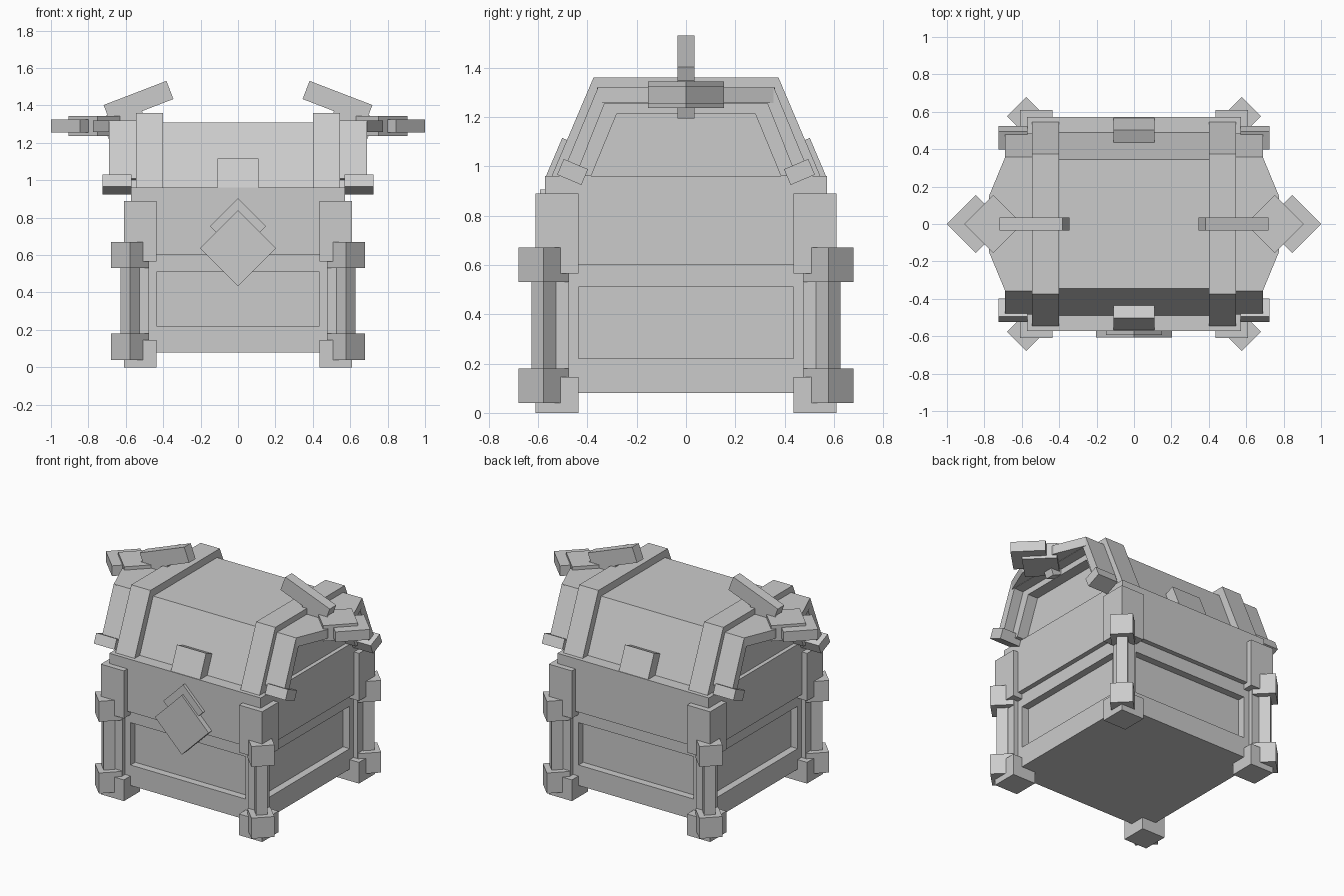
import bpy, bmesh, math
from mathutils import Vector

if "Cube" in bpy.data.objects:
    bpy.data.objects.remove(bpy.data.objects["Cube"])

grey = bpy.data.materials.new("stone_grey")
grey.diffuse_color = (0.6, 0.6, 0.6, 1)
grey.use_nodes = True
grey.node_tree.nodes["Principled BSDF"].inputs["Base Color"].default_value = grey.diffuse_color


def prism(name, pts, axis, lo, hi):
    """Extrude a 2D outline along an axis (x: pts are y,z / y: x,z / z: x,y)."""
    place = {"x": lambda a, b, t: (t, a, b),
             "y": lambda a, b, t: (a, t, b),
             "z": lambda a, b, t: (a, b, t)}[axis]
    bm = bmesh.new()
    face = bm.faces.new([bm.verts.new(place(a, b, lo)) for a, b in pts])
    ext = bmesh.ops.extrude_face_region(bm, geom=[face])
    move = Vector(place(0, 0, hi - lo))
    bmesh.ops.translate(bm, vec=move,
                        verts=[v for v in ext["geom"] if isinstance(v, bmesh.types.BMVert)])
    bmesh.ops.recalc_face_normals(bm, faces=bm.faces)
    mesh = bpy.data.meshes.new(name)
    bm.to_mesh(mesh)
    bm.free()
    mesh.materials.append(grey)
    ob = bpy.data.objects.new(name, mesh)
    bpy.context.collection.objects.link(ob)
    return ob


def rect(cx, cy, w, h, deg=0):
    """Corner points of a rotated rectangle."""
    c, s = math.cos(math.radians(deg)), math.sin(math.radians(deg))
    return [(cx + a * w / 2 * c - b * h / 2 * s, cy + a * w / 2 * s + b * h / 2 * c)
            for a, b in ((-1, -1), (1, -1), (1, 1), (-1, 1))]


def diamond(cx, cy, r):
    return [(cx + r, cy), (cx, cy + r), (cx - r, cy), (cx, cy - r)]


def flip(pts, s):
    return [(a * s, b) for a, b in pts]


def trapezoid(bottom, top, z0, z1):
    return [(-bottom, z0), (bottom, z0), (top, z1), (-top, z1)]


def arch(outer, inner):
    """Open arch outline: each half is [(foot), (shoulder)]."""
    (a, b), (c, d) = outer, inner
    return [(-a[0], a[1]), (-b[0], b[1]), b, a, c, d, (-d[0], d[1]), (-c[0], c[1])]


# Chest body: lower box with a recessed panel on each side, wider upper band
lower = prism("body_lower", rect(0, 0, 1.08, 1.08), "z", 0.08, 0.60)
panel = rect(0, 0.365, 0.87, 0.29)
for axis in "xy":
    for s in (-1, 1):
        cut = prism("panel_cutter", panel, axis, s * 0.49, s * 0.7)
        cut.hide_render = True
        mod = lower.modifiers.new("recess", "BOOLEAN")
        mod.operation, mod.object, mod.solver = "DIFFERENCE", cut, "EXACT"
        bpy.context.view_layer.objects.active = lower
        bpy.ops.object.modifier_apply(modifier=mod.name)
        bpy.data.objects.remove(cut)
prism("body_upper", rect(0, 0, 1.145, 1.145), "z", 0.60, 0.96)

# Corner brackets, posts and turned blocks
for sx in (-1, 1):
    for sy in (-1, 1):
        block = rect(sx * 0.523, sy * 0.523, 0.175, 0.175)
        prism("corner_foot", block, "z", 0, 0.145)
        prism("corner_cap", block, "z", 0.565, 0.89)
        prism("corner_post", rect(sx * 0.523, sy * 0.523, 0.095, 0.095), "z", 0.14, 0.57)
        prism("corner_column", diamond(sx * 0.577, sy * 0.577, 0.05), "z", 0.17, 0.54)
        for z in (0.04, 0.53):
            prism("corner_knob", diamond(sx * 0.577, sy * 0.577, 0.102), "z", z, z + 0.14)

# Lid
prism("lid", trapezoid(0.49, 0.345, 0.96, 1.31), "x", -0.54, 0.54)
for s in (-1, 1):
    prism("lid_strap", trapezoid(0.545, 0.375, 0.96, 1.36), "x", s * 0.40, s * 0.545)
    # Hollow end arches, the inner one set back
    prism("lid_end_arch", arch([(0.485, 1.01), (0.357, 1.32)], [(0.435, 0.99), (0.33, 1.255)]),
          "x", s * 0.54, s * 0.69)
    prism("lid_inner_arch", arch([(0.48, 0.96), (0.345, 1.30)], [(0.385, 0.96), (0.28, 1.215)]),
          "x", s * 0.535, s * 0.62)
    for sy in (-1, 1):
        prism("arch_foot", flip(rect(0.46, 0.977, 0.107, 0.069, 23), sy), "x", s * 0.57, s * 0.725)
    # End brow with two overlapping diamond plates
    brow = [(0.67, -0.36), (0.69, -0.355), (0.775, -0.15), (0.775, 0.15), (0.69, 0.355), (0.67, 0.36)]
    prism("end_brow", flip(brow, s), "z", 1.257, 1.32)
    prism("inner_diamond", diamond(s * 0.752, 0, 0.155), "z", 1.236, 1.343)
    prism("outer_diamond", diamond(s * 0.845, 0, 0.155), "z", 1.255, 1.325)
    # Raised horn and its support
    prism("horn", flip(rect(0.532, 1.418, 0.36, 0.104, -21), s), "y", -0.035, 0.035)
    prism("horn_support", flip(rect(0.605, 1.303, 0.22, 0.15, -21), s), "y", -0.034, 0.034)

# Clasps on the lid, front and back
for s in (-1, 1):
    clasp = [(0.568, 0.96), (0.502, 1.115), (0.435, 1.087), (0.46, 0.96)]
    prism("lid_clasp", flip(clasp, s), "x", -0.11, 0.11)

# Lock plates
prism("lock_plate", diamond(0, 0.636, 0.203), "y", -0.608, -0.56)
prism("lock_backplate", diamond(0, 0.755, 0.15), "y", -0.593, -0.56)
